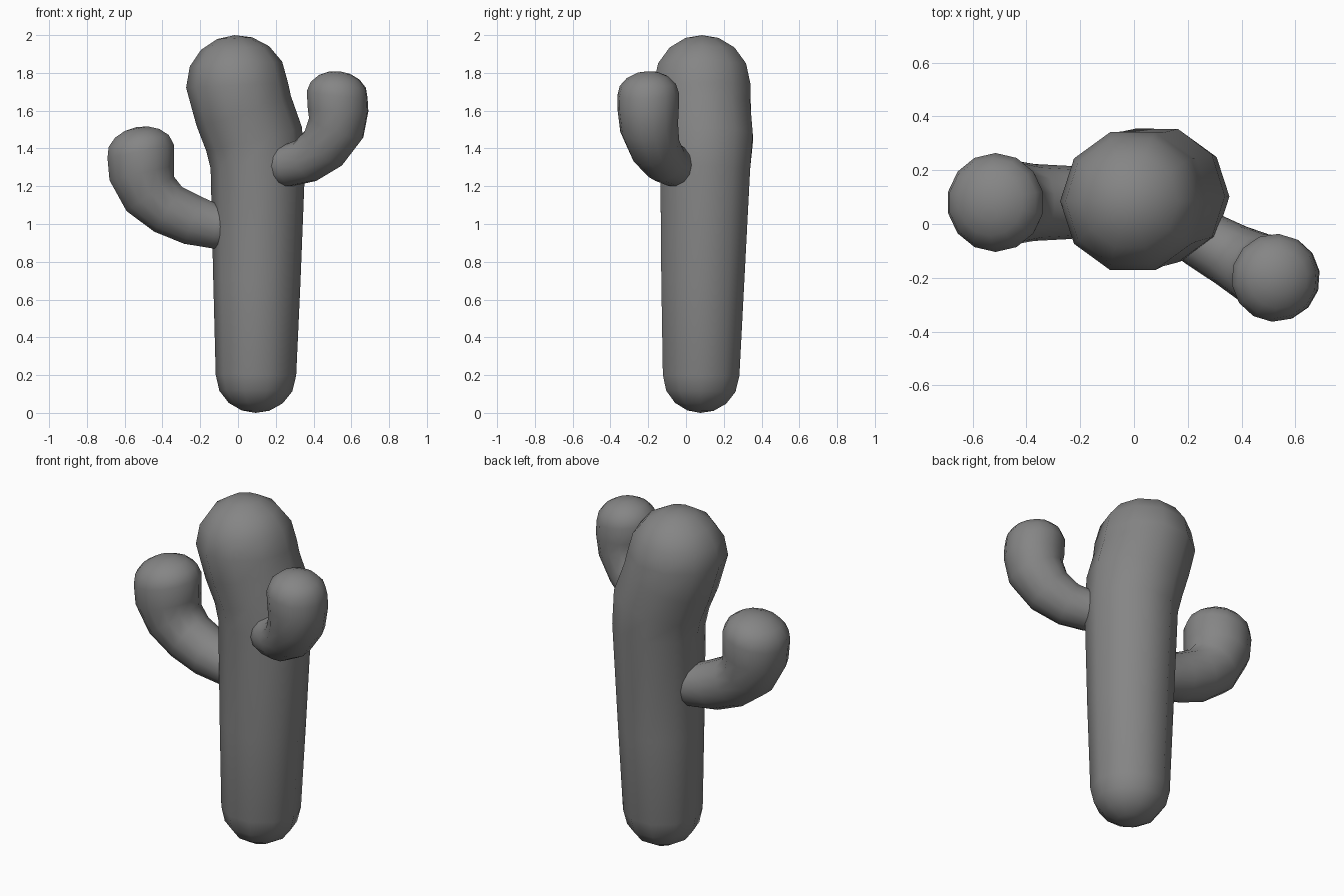
import bpy, bmesh, math
from mathutils import Vector

if "Cube" in bpy.data.objects:
    bpy.data.objects.remove(bpy.data.objects["Cube"])

grey = bpy.data.materials.new("dark_grey")
grey.diffuse_color = (.235, .235, .235, 1)
grey.use_nodes = True
grey.node_tree.nodes["Principled BSDF"].inputs["Base Color"].default_value = grey.diffuse_color


def tube(name, path, side, end_dir, cap_end, cap_start=0.0, sides=10):
    """Round tube along (x, y, z, radius) points with domed ends."""
    pts = [Vector(p[:3]) for p in path]
    rad = [p[3] for p in path]
    side = Vector(side).normalized()
    n = len(pts)
    frames = []
    for i in range(n):
        t = (pts[min(i + 1, n - 1)] - pts[max(i - 1, 0)]).normalized()
        if i == n - 1:
            t = Vector(end_dir).normalized()
        frames.append((pts[i], t, rad[i]))
    # dome rings at both ends
    steps = [math.radians(a) for a in (25, 48, 70)]
    p0, t0, r0 = frames[0]
    p1, t1, r1 = frames[-1]
    start = [(p0 - t0 * cap_start * math.sin(a), t0, r0 * math.cos(a))
             for a in reversed(steps)] if cap_start else []
    end = [(p1 + t1 * cap_end * math.sin(a), t1, r1 * math.cos(a)) for a in steps]

    bm = bmesh.new()
    rings = []
    for p, t, r in start + frames + end:
        u = (side - t * side.dot(t)).normalized()
        v = t.cross(u)
        rings.append([bm.verts.new(p + (u * math.cos(a) + v * math.sin(a)) * r)
                      for a in (2 * math.pi * k / sides for k in range(sides))])
    for a, b in zip(rings, rings[1:]):
        for k in range(sides):
            j = (k + 1) % sides
            bm.faces.new((a[k], a[j], b[j], b[k]))
    # close both ends to a pole
    for ring, pole in ((rings[0], p0 - t0 * cap_start), (rings[-1], p1 + t1 * cap_end)):
        c = bm.verts.new(pole)
        for k in range(sides):
            bm.faces.new((ring[k], ring[(k + 1) % sides], c))
    bmesh.ops.recalc_face_normals(bm, faces=bm.faces)
    for f in bm.faces:
        f.smooth = True
    mesh = bpy.data.meshes.new(name)
    bm.to_mesh(mesh)
    bm.free()
    mesh.materials.append(grey)
    obj = bpy.data.objects.new(name, mesh)
    bpy.context.collection.objects.link(obj)
    return obj


# Trunk: tapered column leaning left near the top
tube("trunk",
     [(.095, .08, .2, .213), (.10, .089, .7, .231), (.105, .102, 1.3, .25),
      (.085, .106, 1.45, .261), (.03, .093, 1.6, .262), (-.005, .085, 1.735, .27)],
     (1, 0, 0), (-.05, 0, 1), .265, .2)

# Left arm: low, bends upward
tube("left_arm",
     [(.02, .08, .98, .12), (-.12, .08, .987, .12), (-.24, .08, 1.02, .136),
      (-.37, .08, 1.078, .143), (-.465, .08, 1.16, .159),
      (-.51, .08, 1.27, .179), (-.515, .08, 1.385, .184)],
     (0, 1, 0), (-.2, 0, 1), .13, sides=14)

# Right arm: higher, reaches forward and bends upward
tube("right_arm",
     [(.14, .02, 1.3, .108), (.27, -.065, 1.31, .112), (.36, -.115, 1.335, .12),
      (.455, -.165, 1.405, .136), (.52, -.195, 1.51, .155),
      (.53, -.2, 1.6, .162), (.525, -.2, 1.685, .164)],
     (.5, .87, 0), (.12, -.05, 1), .124, sides=14)
